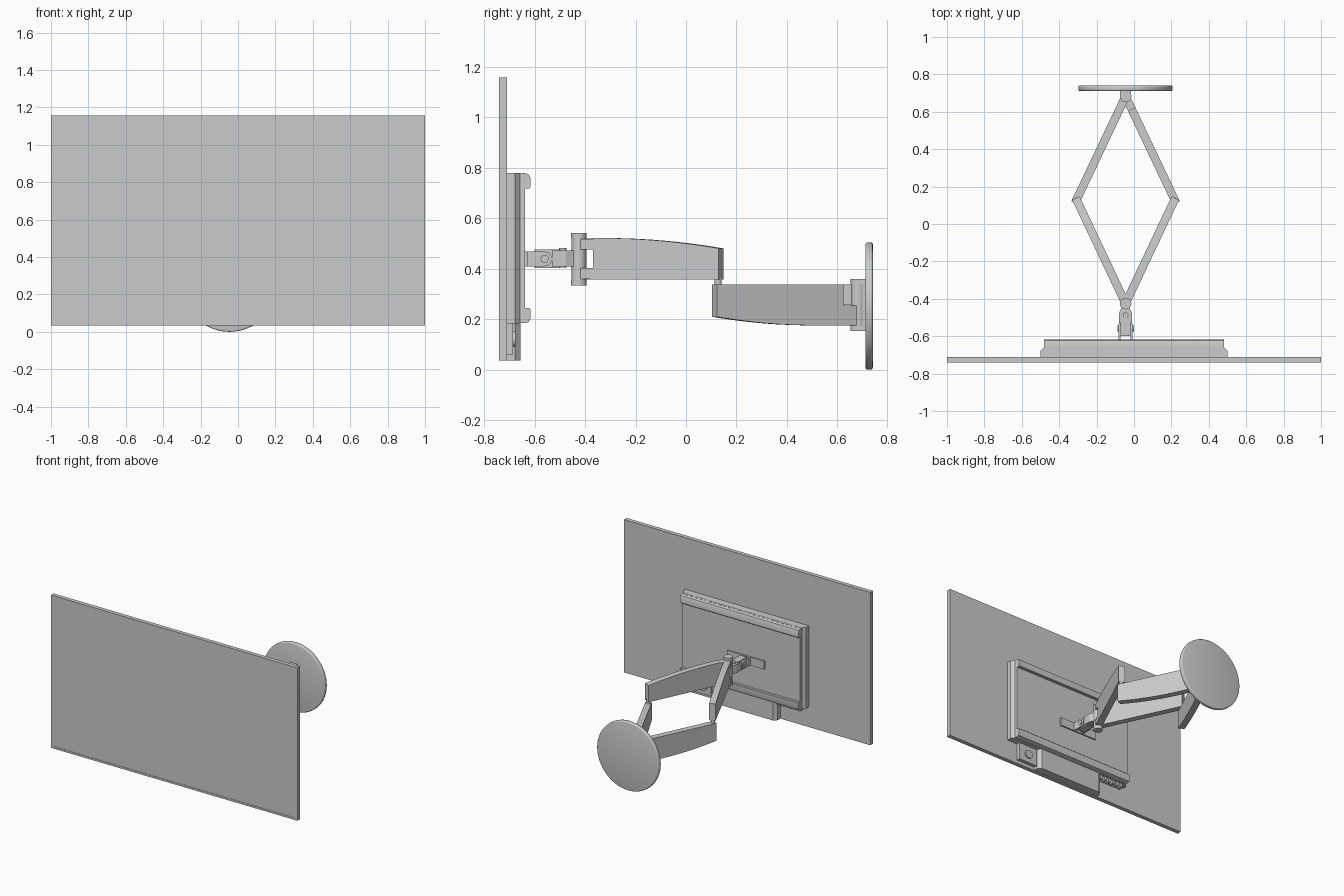
import bpy, bmesh, math
from mathutils import Vector, Matrix

if "Cube" in bpy.data.objects:
    bpy.data.objects.remove(bpy.data.objects["Cube"])

CX = -0.045  # centre line of the mount


def finish(name, bm, smooth=False):
    bmesh.ops.recalc_face_normals(bm, faces=bm.faces[:])
    me = bpy.data.meshes.new(name)
    bm.to_mesh(me)
    bm.free()
    ob = bpy.data.objects.new(name, me)
    bpy.context.collection.objects.link(ob)
    if smooth:
        bpy.ops.object.select_all(action='DESELECT')
        ob.select_set(True)
        bpy.context.view_layer.objects.active = ob
        bpy.ops.object.shade_smooth_by_angle(angle=math.radians(35))
    return ob


def prism(name, pts, axis, a, b, smooth=False):
    """Extrude a 2D profile along an axis from a to b."""
    place = {'x': lambda p: (a, p[0], p[1]),
             'y': lambda p: (p[0], a, p[1]),
             'z': lambda p: (p[0], p[1], a)}[axis]
    bm = bmesh.new()
    face = bm.faces.new([bm.verts.new(place(p)) for p in pts])
    out = bmesh.ops.extrude_face_region(bm, geom=[face])
    step = Vector([(b - a) if axis == k else 0 for k in 'xyz'])
    bmesh.ops.translate(bm, vec=step, verts=[v for v in out['geom'] if isinstance(v, bmesh.types.BMVert)])
    return finish(name, bm, smooth)


def box(name, x0, x1, y0, y1, z0, z1):
    return prism(name, [(x0, y0), (x1, y0), (x1, y1), (x0, y1)], 'z', z0, z1)


def cyl(name, centre, r, length, axis='z', seg=32, bevel=0):
    rot = {'z': Matrix(), 'x': Matrix.Rotation(math.pi / 2, 4, 'Y'),
           'y': Matrix.Rotation(math.pi / 2, 4, 'X')}[axis]
    bm = bmesh.new()
    bmesh.ops.create_cone(bm, cap_ends=True, segments=seg, radius1=r, radius2=r,
                          depth=length, matrix=Matrix.Translation(centre) @ rot)
    if bevel:
        rims = [e for e in bm.edges if any(len(f.verts) > 4 for f in e.link_faces)]
        bmesh.ops.bevel(bm, geom=rims, offset=bevel, segments=3, profile=0.5, affect='EDGES')
    return finish(name, bm, True)


def post(name, y, z0, z1, r=0.03):
    return cyl(name, (CX, y, (z0 + z1) / 2), r, z1 - z0)


# Screen with a slightly recessed display face
bm = bmesh.new()
bmesh.ops.create_cube(bm, size=1, matrix=Matrix.Translation((0, -0.725, 0.596)) @ Matrix.Diagonal((2, 0.03, 1.122, 1)))
bm.normal_update()
front = [f for f in bm.faces if f.normal.y < -0.9]
bmesh.ops.inset_region(bm, faces=front, thickness=0.02)
bmesh.ops.inset_region(bm, faces=front, thickness=0.001, depth=-0.002)
finish("screen", bm)


# Rear housing with chamfered sides, and speaker box below it
def chamfered(name, half, z0, z1):
    right = [(half, -0.711), (half, -0.678), (half - 0.022, -0.656)]
    prism(name, right + [(-x, y) for x, y in reversed(right)], 'z', z0, z1)


chamfered("rear_housing", 0.50, 0.183, 0.778)
chamfered("speaker_box", 0.27, 0.036, 0.19)
box("socket_plate", 0.27, 0.42, -0.711, -0.685, 0.06, 0.19)
cyl("socket_ring", (0.34, -0.682, 0.12), 0.03, 0.012, 'y')
for i in range(6):
    x = -0.46 + i * 0.034
    box("connector_port", x, x + 0.022, -0.70, -0.665, 0.155, 0.19)

# Back plate with hooked rails along the top and bottom
up = [(-0.66, 0.777), (-0.634, 0.777), (-0.622, 0.772), (-0.617, 0.76),
      (-0.617, 0.722), (-0.621, 0.718), (-0.637, 0.718)]
down = [(y, 0.961 - z) for y, z in reversed(up)]
prism("back_plate", up + down, 'x', -0.48, 0.48, True)
for i in range(24):
    x = -0.45 + i * 0.039
    box("vent_slot", x - 0.011, x + 0.011, -0.645, -0.639, 0.776, 0.7785)

# Tilt bracket: wall flange, two rounded ears, hinge block and pins
box("tilt_flange", CX - 0.15, CX + 0.15, -0.638, -0.627, 0.408, 0.468)
ear = [(-0.638, 0.409), (-0.638, 0.467)] + [
    (-0.56 + 0.029 * math.cos(t), 0.438 + 0.029 * math.sin(t))
    for t in [math.pi / 2 - math.pi * k / 12 for k in range(13)]]
for s in (-1, 1):
    prism("tilt_ear", ear, 'x', CX + s * 0.026, CX + s * 0.038, True)
box("hinge_block", CX - 0.026, CX + 0.026, -0.60, -0.50, 0.402, 0.476)
prism("hinge_neck", [(CX - 0.034, -0.53), (CX + 0.034, -0.53), (CX + 0.034, -0.475),
                     (CX + 0.022, -0.45), (CX + 0.022, -0.425), (CX - 0.022, -0.425),
                     (CX - 0.022, -0.45), (CX - 0.034, -0.475)], 'z', 0.409, 0.471)
cyl("tilt_pin", (CX, -0.56, 0.438), 0.016, 0.088, 'x', 24)
post("swivel_pin", -0.488, 0.405, 0.482, 0.015)

# Front pivot barrel
FY, RY, EY, EX = -0.425, 0.682, 0.13, 0.262
post("front_pivot_head", FY, 0.402, 0.476)
for z0, z1, r in ((0.333, 0.357, 0.031), (0.357, 0.402, 0.029), (0.476, 0.52, 0.029), (0.52, 0.541, 0.031)):
    post("front_pivot_barrel", FY, z0, z1, r)

# Four arms forming the scissor diamond
for s in (-1, 1):
    e = 0.002 if s > 0 else 0
    # upper front arm: curved top edge and a fork around the pivot head
    top = [(0.623 - 0.523 * k / 10, 0.521 - 0.041 * (1 - k / 10) ** 2) for k in range(11)]
    prof = ([(0.018, 0.357 + e), (0.075, 0.357), (0.623, 0.357)] + top +
            [(0.075, 0.521), (0.075, 0.521 - e - 0.001), (0.018, 0.52 - e),
             (0.018, 0.476), (0.072, 0.476), (0.072, 0.402), (0.018, 0.402)])
    arm = prism("front_arm", prof, 'y', -0.022, 0.022)
    arm.location = (CX, FY, 0)
    arm.rotation_euler.z = math.atan2(EY - FY, s * EX)
    # lower rear arm: curved bottom edge and a half-height lug at the wall pivot
    low = [(0.2 + 0.43 * k / 10, 0.175 + 0.034 * (k / 10) ** 2) for k in range(11)]
    if s > 0:
        lug = [(0.075, 0.337), (0.075, 0.254), (0.018, 0.254), (0.018, 0.175)]
    else:
        lug = [(0.018, 0.337), (0.018, 0.256), (0.072, 0.256), (0.072, 0.175)]
    arm = prism("rear_arm", low + [(0.63, 0.337)] + lug, 'y', -0.022, 0.022)
    arm.location = (CX, RY, 0)
    arm.rotation_euler.z = math.atan2(EY - RY, s * EX)
    cyl("elbow_pin", (CX + s * EX, 0.127, 0.347), 0.014, 0.04, 'z', 24)

# Wall pivot barrel, neck and round wall plate
post("wall_pivot", RY, 0.175, 0.337, 0.029)
for z0, z1 in ((0.152, 0.175), (0.337, 0.358)):
    post("wall_pivot_cap", RY, z0, z1, 0.031)
    box("wall_neck", CX - 0.03, CX + 0.03, RY, 0.715, z0, z1)
box("wall_neck_core", CX - 0.029, CX + 0.029, 0.70, 0.715, 0.175, 0.337)
cyl("wall_plate", (CX, 0.7255, 0.252), 0.252, 0.029, 'y', 64, 0.008)
